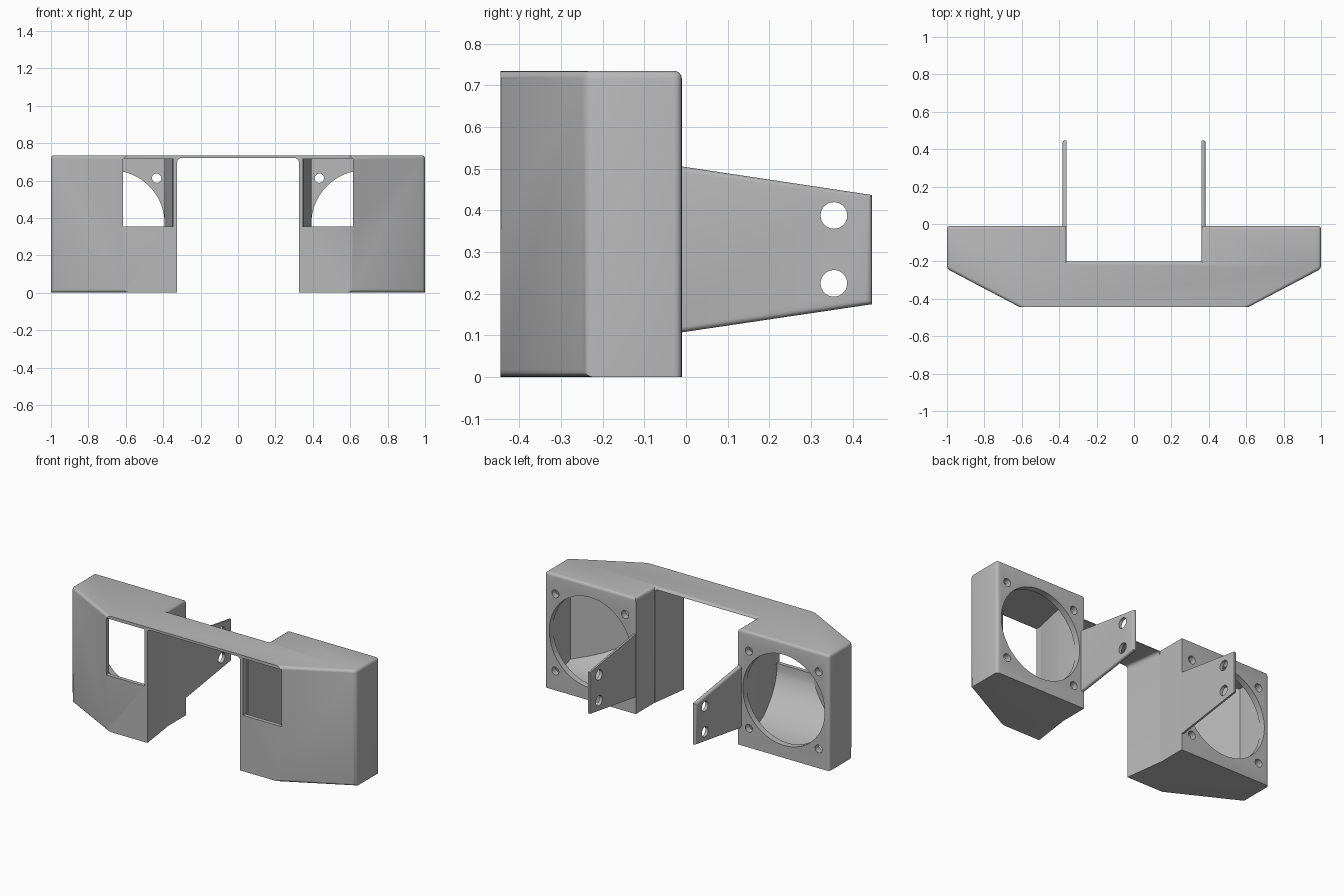
import bpy, bmesh, math

cube = bpy.data.objects.get("Cube")
if cube:
    bpy.data.objects.remove(cube, do_unlink=True)

grey = bpy.data.materials.new("plain grey")
grey.use_nodes = True
grey.diffuse_color = (0.48, 0.48, 0.48, 1)
grey.node_tree.nodes["Principled BSDF"].inputs["Base Color"].default_value = (0.48, 0.48, 0.48, 1)


def prism(name, points, axis, lo, hi, bevel=0, rule=None):
    """Extrude a profile along an axis, rounding the edges picked by a rule."""
    place = {"x": lambda u, v, w: (w, u, v),
             "y": lambda u, v, w: (u, w, v),
             "z": lambda u, v, w: (u, v, w)}[axis]
    bm = bmesh.new()
    low = [bm.verts.new(place(u, v, lo)) for u, v in points]
    high = [bm.verts.new(place(u, v, hi)) for u, v in points]
    bm.faces.new(low)
    bm.faces.new(high)
    n = len(points)
    for i in range(n):
        j = (i + 1) % n
        bm.faces.new((low[i], low[j], high[j], high[i]))
    bmesh.ops.recalc_face_normals(bm, faces=bm.faces)
    if rule:
        picked = [e for e in bm.edges if rule(e.verts[0].co, e.verts[1].co)]
        bmesh.ops.bevel(bm, geom=picked, offset=bevel, segments=4,
                        profile=0.5, affect="EDGES")
    mesh = bpy.data.meshes.new(name)
    bm.to_mesh(mesh)
    bm.free()
    mesh.materials.append(grey)
    obj = bpy.data.objects.new(name, mesh)
    bpy.context.collection.objects.link(obj)
    return obj


def circle(u, v, r, n):
    return [(u + r * math.cos(2 * math.pi * i / n),
             v + r * math.sin(2 * math.pi * i / n)) for i in range(n)]


def activate(obj):
    bpy.ops.object.select_all(action="DESELECT")
    obj.select_set(True)
    bpy.context.view_layer.objects.active = obj


def cut(target, cutter):
    activate(target)
    mod = target.modifiers.new("cut", "BOOLEAN")
    mod.operation = "DIFFERENCE"
    mod.solver = "EXACT"
    mod.object = cutter
    bpy.ops.object.modifier_apply(modifier=mod.name)
    bpy.data.objects.remove(cutter, do_unlink=True)


def both_sides(half):
    """Close a half outline with its mirror image."""
    return half + [(-x, y) for x, y in reversed(half)]


H = 0.735


# Housing: two ducts joined by a thin top bridge
def housing_edges(a, b):
    mid = (a + b) / 2
    if abs(a.z - b.z) > 0.1:
        return abs(mid.x) > 0.9
    if mid.z > 0.7:
        return mid.y > -0.44
    return abs(mid.x) > 0.7 and -0.4 < mid.y < -0.3 and abs(a.x - b.x) > 0.1


outline = both_sides([(0.36, -0.2), (0.36, -0.01), (1, -0.01),
                      (1, -0.24), (0.61, -0.445)])
housing = prism("fan_duct_housing", outline, "z", 0, H, 0.018, housing_edges)

# Open space below the bridge
gap = both_sides([(0.314, -0.52), (0.325, -0.445), (0.358, -0.2), (0.358, -0.1)])
cut(housing, prism("gap_cutter", gap, "z", -0.1, 0.72, 0.02,
                   lambda a, b: min(a.z, b.z) > 0.7 and a.x * b.x > 0))

for s in (1, -1):
    # Hollow chamber with a scooped floor
    plan = [(0.345, -0.42), (0.392, -0.2), (0.392, -0.05),
            (0.968, -0.05), (0.968, -0.225), (0.605, -0.42)]
    chamber = prism("chamber_cutter", [(s * x, y) for x, y in plan], "z", 0.03, 0.716)
    arc = [(-0.425 + 0.385 * (1 - math.cos(t)), 0.355 - 0.285 * math.sin(t))
           for t in [i * math.pi / 24 for i in range(13)]]
    ramp = [(-0.5, -0.1), (-0.5, 0.355)] + arc + [(0.1, 0.07), (0.1, -0.1)]
    cut(chamber, prism("ramp_cutter", ramp, "x", -1.2, 1.2))
    cut(housing, chamber)

    # Front outlet window
    window = [(s * 0.345, 0.355), (s * 0.615, 0.355), (s * 0.615, 0.716), (s * 0.345, 0.716)]
    cut(housing, prism("window_cutter", window, "y", -0.6, -0.4))

    # Round fan opening and four screw holes
    cx, cz = s * 0.68, H / 2
    cut(housing, prism("fan_cutter", circle(cx, cz, 0.288, 64), "y", -0.07, 0.1))
    for dx in (-0.245, 0.245):
        for dz in (-0.245, 0.245):
            cut(housing, prism("screw_cutter", circle(cx + dx, cz + dz, 0.025, 20),
                               "y", -0.07, 0.1))

    # Tapered mounting arm, rounded on its outer edges
    x0, x1 = sorted((s * 0.362, s * 0.382))
    side = [(-0.04, 0.51), (0.447, 0.437), (0.447, 0.175), (-0.04, 0.103)]
    arm = prism("left_mounting_arm" if s > 0 else "right_mounting_arm", side, "x", x0, x1,
                0.013, lambda a, b: min(abs(a.x), abs(b.x)) > 0.37 and max(a.y, b.y) > 0)
    for z in (0.225, 0.388):
        cut(arm, prism("bolt_cutter", circle(0.355, z, 0.032, 28), "x", x0 - 0.1, x1 + 0.1))
    activate(arm)
    bpy.ops.object.shade_smooth_by_angle(angle=math.radians(28))

activate(housing)
bpy.ops.object.shade_smooth_by_angle(angle=math.radians(28))
